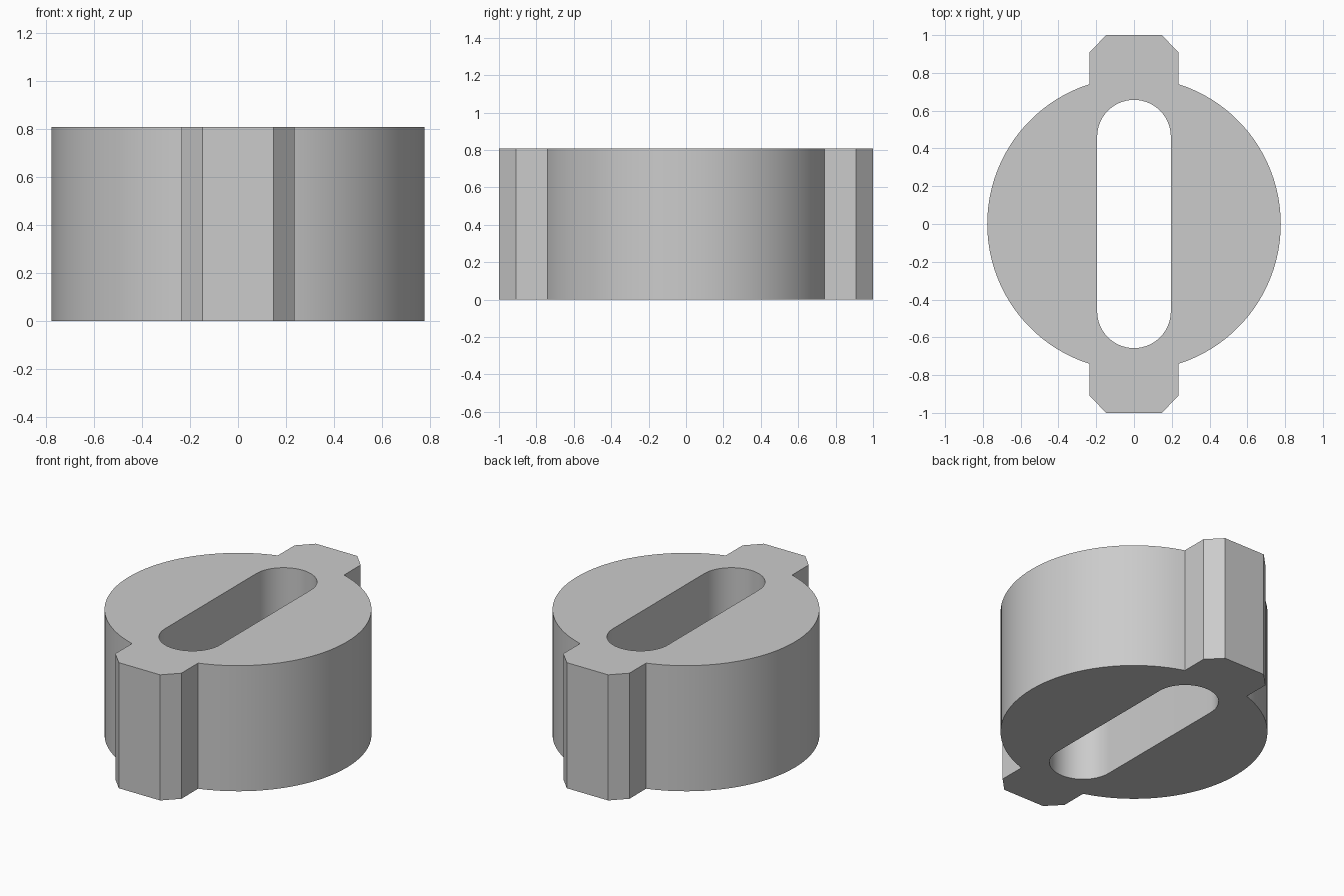
import bpy, bmesh
from math import asin, cos, sin, pi, radians

cube = bpy.data.objects.get("Cube")
if cube:
    bpy.data.objects.remove(cube, do_unlink=True)

HEIGHT = 0.807
RADIUS = 0.777
TAB_HALF, TAB_TIP, TAB_SHOULDER = 0.235, 0.147, 0.91
SLOT_HALF, SLOT_END = 0.195, 0.657


def arc(cx, cy, r, start, end, steps):
    angles = [start + (end - start) * i / steps for i in range(steps + 1)]
    return [(cx + r * cos(a), cy + r * sin(a)) for a in angles]


def with_half_turn(points):
    return points + [(-x, -y) for x, y in points]


# Round body outline with a chamfered tab at each end
gap = asin(TAB_HALF / RADIUS)
outline = with_half_turn(
    arc(0, 0, RADIUS, gap - pi / 2, pi / 2 - gap, 40)
    + [(TAB_HALF, TAB_SHOULDER), (TAB_TIP, 1),
       (-TAB_TIP, 1), (-TAB_HALF, TAB_SHOULDER)])

# Slot outline with rounded ends
slot = with_half_turn(arc(0, SLOT_END - SLOT_HALF, SLOT_HALF, 0, pi, 28))

# Fill between the outlines and extrude upward
bm = bmesh.new()
edges = []
for loop in (outline, slot):
    verts = [bm.verts.new((x, y, 0)) for x, y in loop]
    edges += [bm.edges.new((v, verts[i - 1])) for i, v in enumerate(verts)]
bmesh.ops.triangle_fill(bm, edges=edges, use_beauty=True, normal=(0, 0, 1))
top = bmesh.ops.extrude_face_region(bm, geom=bm.faces[:], use_keep_orig=True)
bmesh.ops.translate(bm, vec=(0, 0, HEIGHT),
                    verts=[g for g in top["geom"] if isinstance(g, bmesh.types.BMVert)])
bmesh.ops.recalc_face_normals(bm, faces=bm.faces[:])
mesh = bpy.data.meshes.new("slotted_body")
bm.to_mesh(mesh)
bm.free()

# Plain grey material
grey = bpy.data.materials.new("light_grey")
grey.use_nodes = True
colour = (0.6, 0.6, 0.6, 1)
grey.diffuse_color = colour
grey.node_tree.nodes["Principled BSDF"].inputs["Base Color"].default_value = colour
mesh.materials.append(grey)

body = bpy.data.objects.new("slotted_body", mesh)
bpy.context.collection.objects.link(body)
bpy.ops.object.select_all(action="DESELECT")
body.select_set(True)
bpy.context.view_layer.objects.active = body
bpy.ops.object.shade_smooth_by_angle(angle=radians(20))
